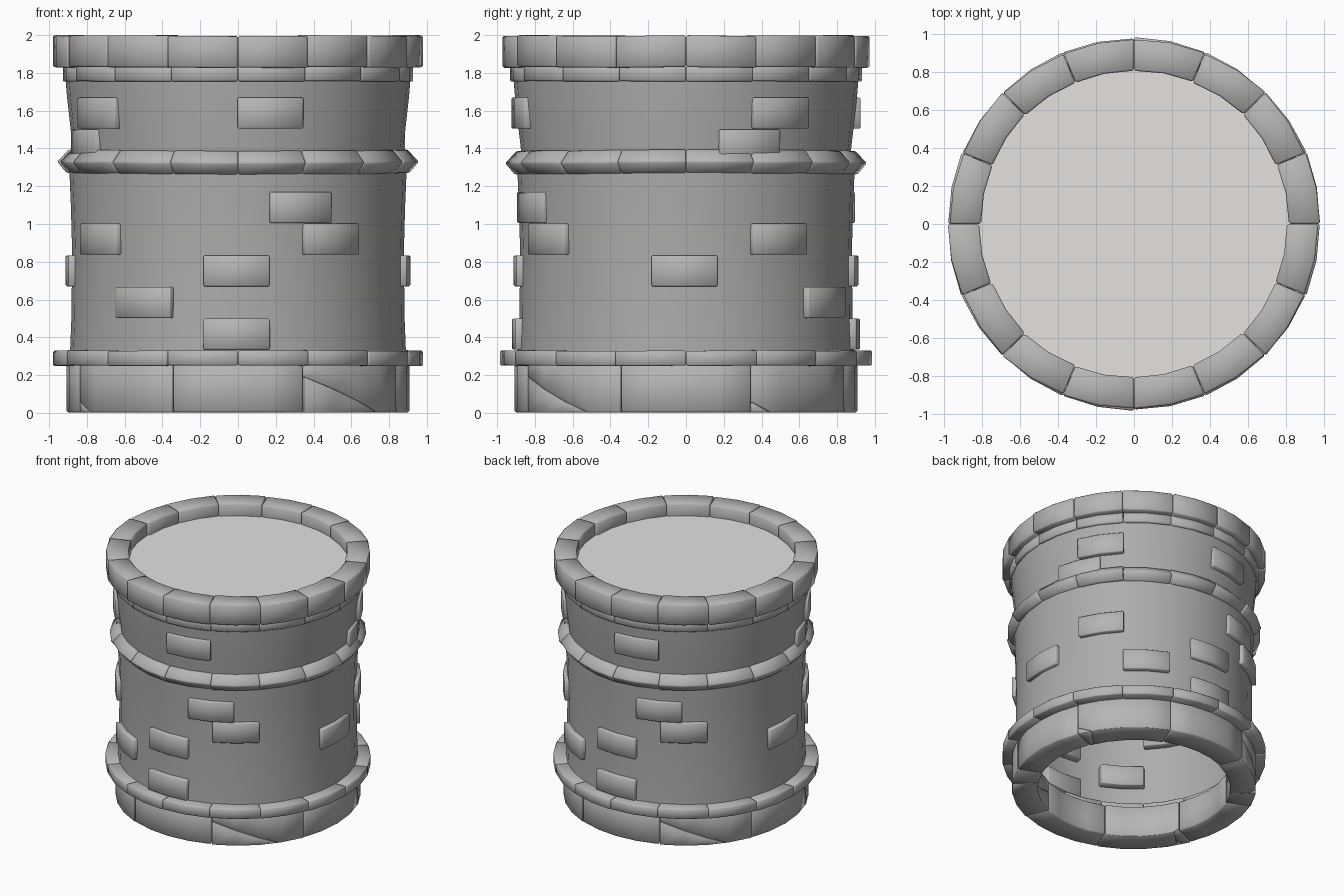
import bpy, bmesh, math, random
from mathutils import Vector

if "Cube" in bpy.data.objects:
    bpy.data.objects.remove(bpy.data.objects["Cube"])

random.seed(4)


def material(name, rgb):
    m = bpy.data.materials.new(name)
    m.diffuse_color = (*rgb, 1)
    m.use_nodes = True
    m.node_tree.nodes["Principled BSDF"].inputs["Base Color"].default_value = m.diffuse_color
    return m


STONE = material("stone", (0.47, 0.465, 0.455))
PLASTER = material("plaster", (0.42, 0.415, 0.405))
FLOOR = material("floor", (0.78, 0.755, 0.735))


def polar(phi, r, z):
    # phi in degrees, measured from the front (-y) towards +x
    a = math.radians(phi)
    return Vector((r * math.sin(a), -r * math.cos(a), z))


def sector(bm, phi, span, profile, segs=2, dr=(0, 0), dz=(0, 0)):
    # one curved block: an (r, z) profile swept through an angle
    rings = []
    for i in range(segs + 1):
        t = i / segs
        r_off = dr[0] + (dr[1] - dr[0]) * t
        z_off = dz[0] + (dz[1] - dz[0]) * t
        rings.append([bm.verts.new(polar(phi + span * (t - 0.5), r + r_off, z + z_off))
                      for r, z in profile])
    n = len(profile)
    for a, b in zip(rings, rings[1:]):
        for j in range(n):
            bm.faces.new((a[j], a[(j + 1) % n], b[(j + 1) % n], b[j]))
    bm.faces.new(rings[0])
    bm.faces.new(rings[-1][::-1])


def finish(bm, name, bevel=0.0, angle=80, mat=STONE):
    bmesh.ops.recalc_face_normals(bm, faces=bm.faces[:])
    mesh = bpy.data.meshes.new(name)
    bm.to_mesh(mesh)
    bm.free()
    mesh.materials.append(mat)
    ob = bpy.data.objects.new(name, mesh)
    bpy.context.collection.objects.link(ob)
    bpy.ops.object.select_all(action='DESELECT')
    ob.select_set(True)
    bpy.context.view_layer.objects.active = ob
    if bevel:
        m = ob.modifiers.new("worn_edges", 'BEVEL')
        m.width, m.segments, m.limit_method = bevel, 1, 'ANGLE'
        m.angle_limit = math.radians(40)
        bpy.ops.object.modifier_apply(modifier=m.name)
    bpy.ops.object.shade_smooth_by_angle(angle=math.radians(angle))
    return ob


def box(r0, r1, z0, z1):
    return [(r0, z0), (r1, z0), (r1, z1), (r0, z1)]


def stone_ring(name, profile, wobble, bevel=0.007):
    # 16 blocks, the back half repeating the front half
    bm = bmesh.new()
    for k in range(8):
        dr = [random.uniform(-wobble, wobble) for _ in range(2)]
        dz = [random.uniform(-wobble, 0) for _ in range(2)]
        for half in (0, 180):
            sector(bm, 11.25 + 22.5 * k + half, 22.4, profile, 2, dr, dz)
    return finish(bm, name, bevel)


# Rings of stone
stone_ring("top_rim", box(0.812, 0.977, 1.832, 2.0), 0.007, 0.009)
stone_ring("rim_support", box(0.82, 0.93, 1.757, 1.84), 0.004)
stone_ring("middle_band", [(0.83, 1.275), (0.90, 1.27), (0.95, 1.33), (0.89, 1.395), (0.83, 1.39)], 0.008)
stone_ring("lower_ledge", box(0.79, 0.982, 0.252, 0.332), 0.004)

# Foundation: eight large blocks, half of them cracked along a slanted line
BASE = box(0.715, 0.908, 0.003, 0.255)
bm = bmesh.new()
for phi in (0, 90, 180, 270):
    sector(bm, phi, 44.7, BASE, 4)
finish(bm, "foundation", 0.009)

cracks = {45: ((-0.34, 0.19), (0.0, 0.06)), 135: ((-0.35, 0.06), (-0.23, 0.0))}
for base_phi, ((t0, z0), (t1, z1)) in cracks.items():
    for phi in (base_phi, base_phi + 180):
        tangent = polar(phi + 90, 1, 0)
        point = polar(phi, 0.8, z0) + tangent * t0
        normal = (tangent * (z0 - z1) + Vector((0, 0, t1 - t0))).normalized()
        for side in (1, -1):
            bm = bmesh.new()
            sector(bm, phi, 44.7, BASE, 4)
            bmesh.ops.recalc_face_normals(bm, faces=bm.faces[:])
            bmesh.ops.bisect_plane(bm, geom=bm.verts[:] + bm.edges[:] + bm.faces[:],
                                   plane_co=point - normal * side * 0.001,
                                   plane_no=normal * side, clear_outer=True)
            bmesh.ops.holes_fill(bm, edges=bm.edges[:], sides=0)
            finish(bm, "cracked_foundation_block", 0.003)


# Plaster walls: thin open shells
def wall(name, profile, segs=32):
    bm = bmesh.new()
    rows = [[bm.verts.new(polar(360 * i / segs, r, z)) for i in range(segs)] for r, z in profile]
    for a, b in zip(rows, rows[1:]):
        for i in range(segs):
            j = (i + 1) % segs
            bm.faces.new((a[i], a[j], b[j], b[i]))
    finish(bm, name, mat=PLASTER)


wall("lower_wall", [(0.890, 0.3), (0.882, 0.5), (0.878, 0.85), (0.885, 1.1), (0.893, 1.29)])
wall("upper_wall", [(0.870, 1.36), (0.886, 1.5), (0.905, 1.67), (0.915, 1.79)])

# Exposed bricks: (angle, bottom height, outer radius), repeated on the opposite side
bricks = [(11, 1.505, 0.925), (-56, 1.505, 0.925), (-67.5, 1.335, 0.905), (22, 1.005, 0.912),
          (34, 0.838, 0.912), (-56, 0.838, 0.912), (-0.5, 0.67, 0.912), (89.5, 0.67, 0.912),
          (-34, 0.503, 0.92), (-0.5, 0.335, 0.92)]
bm = bmesh.new()
for phi, z, r in bricks:
    for half in (0, 180):
        sector(bm, phi + half, 22.2, box(0.82, r, z, z + 0.164), 2)
finish(bm, "exposed_bricks", 0.006)

# Roof floor inside the rim
bm = bmesh.new()
bmesh.ops.create_circle(bm, cap_ends=True, segments=32, radius=0.84)
floor = finish(bm, "roof_floor", mat=FLOOR)
floor.location.z = 1.9
